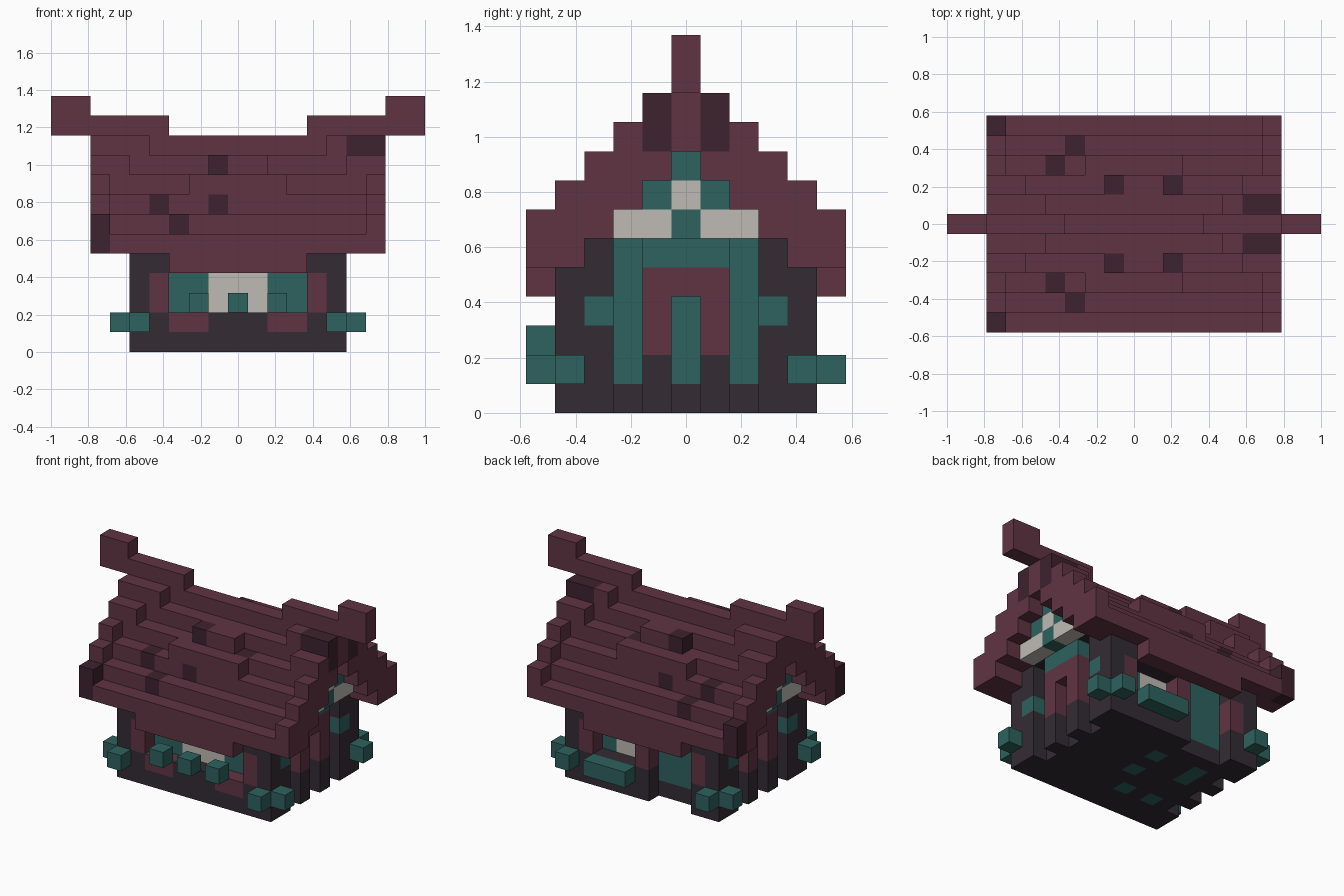
import bpy
import bmesh
from mathutils import Vector

cube = bpy.data.objects.get("Cube")
if cube:
    bpy.data.objects.remove(cube, do_unlink=True)

U = 2 / 19  # edge of one block
COLOURS = {
    "plum_wood": (0.117, 0.034, 0.056),
    "dark_plum": (0.047, 0.016, 0.026),
    "charcoal_stone": (0.034, 0.025, 0.034),
    "teal_wood": (0.027, 0.122, 0.112),
    "pale_plaster": (0.52, 0.49, 0.456),
}
PLUM, DARK, STONE, TEAL, PALE = COLOURS
NAMES = list(COLOURS)


def make_material(name, rgb):
    mat = bpy.data.materials.new(name)
    mat.use_nodes = True
    mat.diffuse_color = (*rgb, 1)
    bsdf = mat.node_tree.nodes["Principled BSDF"]
    bsdf.inputs["Base Color"].default_value = (*rgb, 1)
    bsdf.inputs["Roughness"].default_value = 0.9
    return mat


MATERIALS = [make_material(n, c) for n, c in COLOURS.items()]
blocks = {}  # block position -> (part, colour)


def span(v):
    """A number means one block, a pair means an inclusive range."""
    return range(v[0], v[1] + 1) if isinstance(v, tuple) else (v,)


def fill(part, colour, xs, ys, zs):
    for x in span(xs):
        for y in span(ys):
            for z in span(zs):
                blocks[x, y, z] = (part, colour)


def carve(xs, ys, zs):
    for x in span(xs):
        for y in span(ys):
            for z in span(zs):
                blocks.pop((x, y, z), None)


# Stone body, stepped to follow the underside of the roof
for y in range(-4, 5):
    fill("stone_walls", STONE, (-5, 5), y, (0, 8 - abs(y)))

# Gable ends, the same on both sides
for s in (-1, 1):
    x = 5 * s
    for y in (-2, 2):
        carve(x, y, (0, 5))
        fill("gable_panels", TEAL, 4 * s, y, (1, 5))
    carve(x, 0, (0, 3))
    fill("gable_panels", TEAL, 4 * s, 0, (1, 3))
    fill("gable_arch", PLUM, x, (-1, 1), 4)
    for y in (-1, 1):
        fill("gable_arch", PLUM, x, y, (2, 3))
        fill("gable_studs", TEAL, x, 3 * y, 3)
    fill("gable_panels", TEAL, x, (-1, 1), 5)
    trim = 6 * s
    fill("gable_trim", PALE, trim, (-2, 2), 6)
    fill("gable_trim", TEAL, trim, 0, 6)
    fill("gable_trim", TEAL, trim, (-1, 1), 7)
    fill("gable_trim", PALE, trim, 0, 7)
    fill("gable_trim", TEAL, trim, 0, 8)
    # Corner lamps
    for y in (-1, 1):
        fill("corner_lamps", TEAL, x, 5 * y, 1)
        fill("corner_lamps", TEAL, trim, 4 * y, 1)

# Front window
carve((-3, 3), -4, (2, 3))
fill("front_window", TEAL, (-3, 3), -3, (2, 3))
fill("front_window", PALE, (-1, 1), -3, (2, 3))
for s in (-1, 1):
    fill("front_posts", PLUM, 4 * s, -4, (2, 3))
    for x in (2, 3):
        fill("front_sill", PLUM, x * s, -4, 1)
for x in (-2, 0, 2):
    fill("front_pots", TEAL, x, -5, 2)

# Back door and back window with its flower box
carve((-3, -1), 4, (0, 4))
fill("back_door", TEAL, (-3, -1), 3, (1, 4))
carve((1, 3), 4, (2, 3))
fill("back_window", PALE, (1, 2), 3, (2, 3))
fill("back_window", TEAL, 3, 3, (2, 3))
for x in (-4, 0, 4):
    fill("back_posts", PLUM, x, 4, (2, 3))
fill("back_flower_box", TEAL, (1, 3), 5, 1)

# Teal stones in the floor
for x, y in ((0, 0), (-1, -2), (-3, -2), (0, 2), (-3, 1), (-3, 2)):
    fill("floor_stones", TEAL, x, y, 0)


# Roof courses: some shingles of each course stand one block higher
def is_raised(course, x):
    a = abs(x)
    if course >= 4:
        return a == 7
    if course == 3:
        return a <= 2 or a == 7
    if course == 2:
        return a <= 1 or a >= 6
    return a >= 5


for s in (-1, 1):
    for course in range(1, 6):
        y = course * s
        low = max(5, 9 - course)
        for x in range(-7, 8):
            top = 10 - course + (1 if is_raised(course, x) else 0)
            fill("roof", PLUM, x, y, (low, top))
    # Eave boards and dark shingles
    fill("roof", PLUM, (-3, 3), 5 * s, 4)
    fill("roof", DARK, -7, 5 * s, (5, 6))
    fill("roof", DARK, -3, 4 * s, 6)
    fill("roof", DARK, -4, 3 * s, 7)
    fill("roof", DARK, -1, 3 * s, 7)
    fill("roof", DARK, -1, 2 * s, 9)
    fill("roof", DARK, 2, 2 * s, 8)
    fill("roof", DARK, (6, 7), s, (9, 10))

# Ridge beam with raised ends and horns
fill("ridge_beam", PLUM, (-7, 7), 0, (9, 10))
for s in (-1, 1):
    for x in range(4, 8):
        fill("ridge_beam", PLUM, x * s, 0, 11)
    for x in (8, 9):
        fill("ridge_horns", PLUM, x * s, 0, (11, 12))


# Turn blocks into one mesh per part, keeping only the exposed faces
AXES = [Vector((1, 0, 0)), Vector((0, 1, 0)), Vector((0, 0, 1))]


def build(part):
    bm = bmesh.new()
    for pos, (owner, colour) in blocks.items():
        if owner != part:
            continue
        centre = Vector(pos) + Vector((0, 0, 0.5))
        for i, axis in enumerate(AXES):
            for sign in (-1, 1):
                n = axis * sign
                if tuple(int(p + d) for p, d in zip(pos, n)) in blocks:
                    continue
                a, b = AXES[(i + 1) % 3] / 2, AXES[(i + 2) % 3] / 2 * sign
                mid = centre + n / 2
                corners = (mid - a - b, mid + a - b, mid + a + b, mid - a + b)
                face = bm.faces.new([bm.verts.new(c * U) for c in corners])
                face.material_index = NAMES.index(colour)
    bmesh.ops.remove_doubles(bm, verts=bm.verts, dist=0.001)
    bmesh.ops.dissolve_limit(bm, angle_limit=0.02, verts=bm.verts,
                             edges=bm.edges, delimit={"MATERIAL"})
    mesh = bpy.data.meshes.new(part)
    bm.to_mesh(mesh)
    bm.free()
    for mat in MATERIALS:
        mesh.materials.append(mat)
    bpy.context.scene.collection.objects.link(bpy.data.objects.new(part, mesh))


for part in sorted({owner for owner, _ in blocks.values()}):
    build(part)
